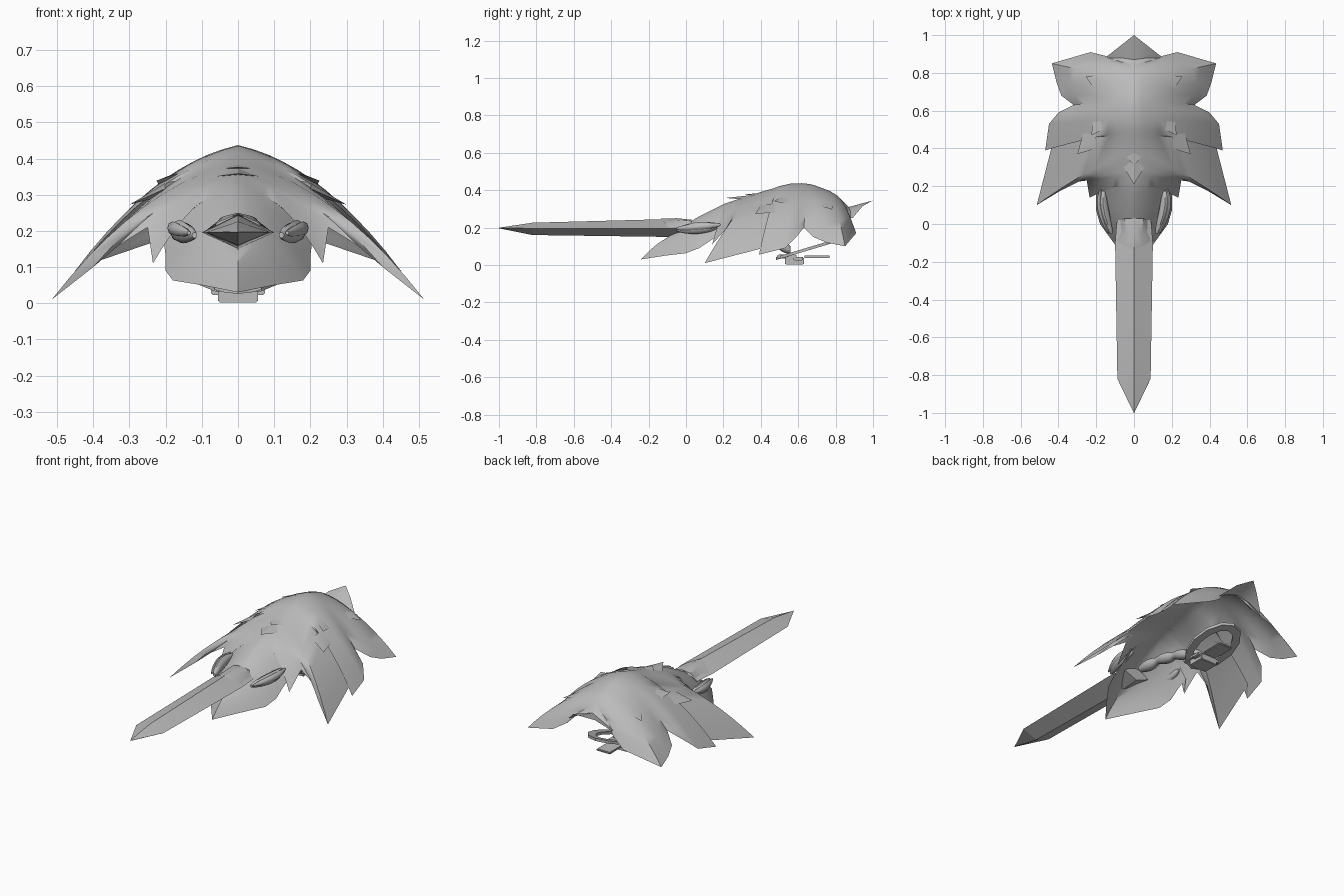
import bpy, bmesh, math
from mathutils import Vector as V

if "Cube" in bpy.data.objects:
    bpy.data.objects.remove(bpy.data.objects["Cube"])

grey = bpy.data.materials.new("plain grey")
grey.diffuse_color = (0.5, 0.5, 0.5, 1)
grey.use_nodes = True
grey.node_tree.nodes["Principled BSDF"].inputs["Base Color"].default_value = grey.diffuse_color


def finish(name, bm, angle=35):
    bmesh.ops.remove_doubles(bm, verts=bm.verts, dist=0.0005)
    bmesh.ops.recalc_face_normals(bm, faces=bm.faces)
    me = bpy.data.meshes.new(name)
    bm.to_mesh(me)
    bm.free()
    ob = bpy.data.objects.new(name, me)
    bpy.context.collection.objects.link(ob)
    me.materials.append(grey)
    bpy.ops.object.select_all(action='DESELECT')
    ob.select_set(True)
    bpy.context.view_layer.objects.active = ob
    bpy.ops.object.shade_smooth_by_angle(angle=math.radians(angle))
    return ob


def loft(bm, rings, closed=False, caps=False):
    rows = [[bm.verts.new(p) for p in r] for r in rings]
    for a, b in zip(rows, rows[1:]):
        n = len(a)
        for i in range(n if closed else n - 1):
            bm.faces.new((a[i], a[(i + 1) % n], b[(i + 1) % n], b[i]))
    if caps:
        bm.faces.new(rows[0])
        bm.faces.new(rows[-1])


def mirrored(p, s):
    return V((p[0] * s, p[1], p[2]))


# Feathered mantle: curved spokes from the spine (y, z) to a jagged hem (x, y, z)
spokes = [
    (.86, .31, .10, .85, .28), (.84, .335, .15, .89, .22), (.81, .37, .23, .91, .17),
    (.77, .395, .435, .85, .10), (.73, .41, .41, .75, .12), (.69, .425, .385, .68, .15),
    (.66, .433, .32, .63, .20), (.62, .437, .40, .59, .15), (.56, .435, .45, .53, .09),
    (.50, .422, .47, .39, .055), (.47, .41, .425, .45, .10), (.40, .39, .515, .10, .01),
    (.34, .37, .40, .17, .10), (.29, .355, .33, .22, .16), (.26, .345, .25, .23, .21),
    (.23, .335, .235, .14, .11), (.20, .325, .205, .19, .17), (.15, .30, .20, .13, .13),
    (.08, .265, .20, .07, .09), (.02, .23, .18, .0, .063), (-.04, .19, .10, -.11, .05),
    (-.08, .15, 0, -.24, .03)]
bm = bmesh.new()
for s in (1, -1):
    rings = []
    for sy, sz, x, y, z in spokes:
        a, c = V((0, sy, sz)), V((x, y, z))
        drop = .16 if sy > .3 else .12
        b = V((x * .52, sy * .6 + y * .4, sz - drop * (sz - z)))
        rings.append([mirrored(a * (1 - t) ** 2 + b * 2 * t * (1 - t) + c * t * t, s)
                      for t in [k / 10 for k in range(11)]])
    loft(bm, rings)
mantle = finish("feather_mantle", bm, 45)


def on_mantle(x, y, lift=0.0):
    hit, p, n, i = mantle.ray_cast(V((x, y, 1)), V((0, 0, -1)))
    return V((x, y, (p.z if hit else .3) + lift))


# Upturned tail: folded plate with flared sides
bm = bmesh.new()
for s in (1, -1):
    loft(bm, [[mirrored(p, s) for p in r] for r in (
        [(0, .80, .378), (.07, .82, .34), (.11, .84, .28)],
        [(0, .87, .31), (.07, .88, .285), (.14, .88, .25)],
        [(0, 1.0, .345), (.07, .945, .315), (.14, .89, .25)])])
finish("tail", bm)

# Raised feather tips: apex, two arms resting on the mantle, lift of the apex
tufts = [((0, .31), (-.04, .355), (.04, .355), .015),
         ((0, .21), (-.055, .30), (.055, .30), .03),
         ((.225, .47), (.165, .50), (.22, .54), .025),
         ((.30, .37), (.20, .40), (.27, .48), .035),
         ((.255, .78), (.19, .79), (.215, .72), .02)]
bm = bmesh.new()
for apex, a1, a2, lift in tufts:
    mid = [(a1[i] + a2[i]) / 2 for i in (0, 1)]
    root = [mid[i] + .5 * (mid[i] - apex[i]) for i in (0, 1)]
    pts = [on_mantle(*apex, lift), on_mantle(*a1, .002), on_mantle(*root, .001),
           on_mantle(*a2, .002), on_mantle(*mid, -.003)]
    for s in ((1, -1) if apex[0] else (1,)):
        v = [bm.verts.new(mirrored(p, s)) for p in pts]
        for f in ((0, 1, 2), (0, 2, 3), (0, 4, 1), (0, 3, 4)):
            bm.faces.new([v[i] for i in f])
finish("feather_tips", bm, 30)

# Long blade beak with a diamond section
bm = bmesh.new()
loft(bm, [[(-w, y, .196), (0, y, top), (w, y, .196), (0, y, low)] for y, w, top, low in
          ((.02, .09, .235, .16), (-.10, .10, .245, .15), (-.82, .088, .226, .16),
           (-1.0, .001, .199, .197))], closed=True, caps=True)
finish("blade_beak", bm, 10)

# Brow cap over the beak root
bm = bmesh.new()
for s in (1, -1):
    loft(bm, [[mirrored(p, s) for p in r] for r in (
        [(0, .03, .242), (.05, .03, .235), (.075, .02, .20)],
        [(0, -.05, .25), (.04, -.05, .24), (.075, -.04, .20)],
        [(0, -.135, .247), (.05, -.115, .225), (.09, -.09, .20)])])
finish("brow_cap", bm, 30)

# Curved eye pods with an outer lid
for part, off, rad in (("eye_pod", 0, .026), ("eye_lid", .016, .016)):
    bm = bmesh.new()
    for s in (1, -1):
        rings = []
        for k in range(9):
            t = k / 8
            c = V((.12 + .045 * math.sin(t * math.pi * .65) + off, -.05 + .235 * t,
                   .188 + .02 * t + off * .4))
            r = rad * (math.sin(math.pi * (t * .94 + .03)) ** .6) + .001
            rings.append([mirrored(c + V((r * math.cos(a), 0, 1.15 * r * math.sin(a))), s)
                          for a in [i * math.tau / 8 for i in range(8)]])
        loft(bm, rings, True, True)
    finish(part, bm, 50)


# Buckle block and rounded plates beneath the body
bm = bmesh.new()
for c, d in [((0, .58, .022), (.11, .10, .04)), ((0, .60, .033), (.15, .05, .02)),
             ((0, .54, .045), (.13, .10, .022)), ((0, .70, .044), (.09, .14, .012))]:
    for v in bmesh.ops.create_cube(bm, size=1)["verts"]:
        v.co = V(c) + V([v.co[i] * d[i] for i in range(3)])
bmesh.ops.bevel(bm, geom=bm.edges[:], offset=.004, segments=2, affect='EDGES')
finish("buckle", bm)

# Flat tilted ring of plates rising toward the tail
bm = bmesh.new()
rings = []
for k in range(13):
    a = k * math.tau / 12
    rings.append([V((r * math.sin(a), .66 + (r + .05) * math.cos(a),
                     .088 + .3 * (r + .05) * math.cos(a) + h))
                  for r, h in ((.13, -.008), (.13, .008), (.085, .008), (.085, -.008))])
loft(bm, rings, True)
finish("plate_ring", bm, 20)

# Beaded neck under the spine from the head to the ring
bm = bmesh.new()
path = [(.06, .21), (.20, .20), (.34, .17), (.48, .12), (.56, .08)]
rings = []
for k in range(25):
    t = k / 24 * (len(path) - 1)
    i = min(int(t), len(path) - 2)
    y, z = [path[i][j] + (path[i + 1][j] - path[i][j]) * (t - i) for j in (0, 1)]
    r = .02 + .012 * abs(math.sin(k * math.pi / 6))
    rings.append([(r * math.cos(a), y, z + r * math.sin(a))
                  for a in [q * math.tau / 8 for q in range(8)]])
loft(bm, rings, True, True)
finish("beaded_neck", bm, 50)
